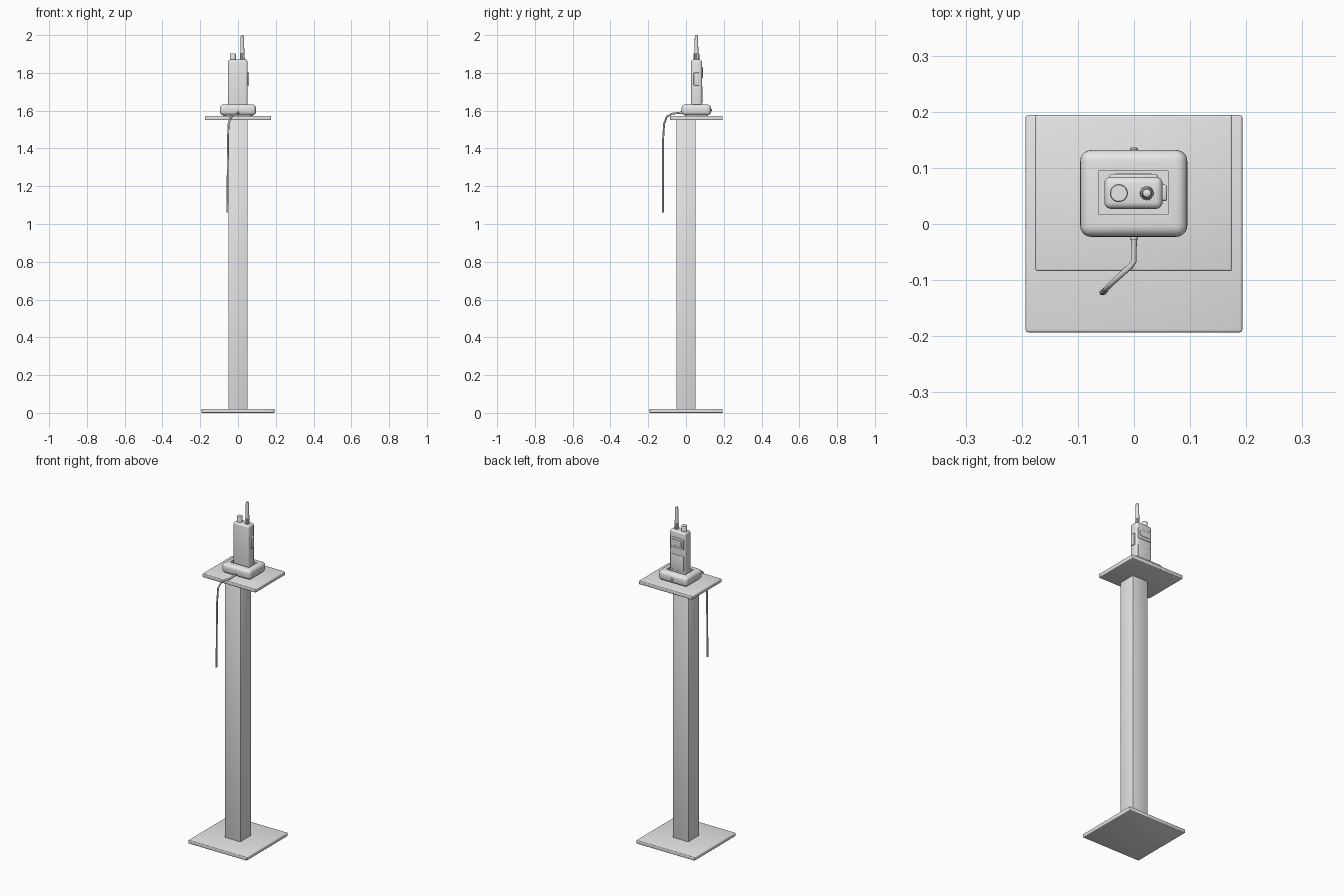
import bpy, bmesh, math
from mathutils import Vector, Matrix

cube = bpy.data.objects.get("Cube")
if cube:
    bpy.data.objects.remove(cube, do_unlink=True)

grey = bpy.data.materials.new("light_grey")
grey.use_nodes = True
grey.diffuse_color = (0.8, 0.8, 0.8, 1)
grey.node_tree.nodes["Principled BSDF"].inputs["Base Color"].default_value = (0.8, 0.8, 0.8, 1)


def finish(name, bm):
    """Turn a bmesh into a shaded object."""
    bmesh.ops.recalc_face_normals(bm, faces=bm.faces)
    for f in bm.faces:
        f.smooth = True
    mesh = bpy.data.meshes.new(name)
    bm.to_mesh(mesh)
    bm.free()
    mesh.set_sharp_from_angle(angle=math.radians(30))
    mesh.materials.append(grey)
    obj = bpy.data.objects.new(name, mesh)
    bpy.context.collection.objects.link(obj)
    return obj


def box_mesh(x, y, z, bevel, segments=3):
    """Rounded box from (min, max) ranges."""
    bm = bmesh.new()
    lo, hi = (Vector(c) for c in zip(x, y, z))
    size = hi - lo
    m = Matrix.Translation((lo + hi) / 2) @ Matrix.Diagonal((*size, 1))
    bmesh.ops.create_cube(bm, size=1, matrix=m)
    bmesh.ops.bevel(bm, geom=bm.edges[:], offset=bevel, segments=segments,
                    profile=0.5, affect='EDGES')
    return bm


def box(name, x, y, z, bevel=0.003, segments=3):
    return finish(name, box_mesh(x, y, z, bevel, segments))


def lathe(name, centre, profile, sides=24, ridges=0.0, axis='Z'):
    """Revolve (radius, height) points; ridges knurls every other side."""
    bm = bmesh.new()
    rings = []
    for r, h in profile:
        ring = []
        for i in range(sides):
            a = math.tau * i / sides
            rr = r * (1 - ridges * (i % 2))
            ring.append(bm.verts.new((rr * math.cos(a), rr * math.sin(a), h)))
        rings.append(ring)
    for a, b in zip(rings, rings[1:]):
        for i in range(sides):
            j = (i + 1) % sides
            bm.faces.new((a[i], a[j], b[j], b[i]))
    bm.faces.new(rings[0][::-1])
    bm.faces.new(rings[-1])
    if axis == 'Y':
        bm.transform(Matrix.Rotation(-math.pi / 2, 4, 'X'))
    bm.transform(Matrix.Translation(centre))
    return finish(name, bm)


# Stand
box("base_plate", (-0.193, 0.193), (-0.193, 0.194), (0, 0.021), 0.004)
box("post", (-0.051, 0.051), (-0.051, 0.051), (0.018, 1.551), 0.002, 2)
box("shelf", (-0.176, 0.175), (-0.084, 0.194), (1.55, 1.572), 0.004)

# Charging cradle with an open pocket in its top
bm = box_mesh((-0.096, 0.095), (-0.023, 0.132), (1.575, 1.633), 0.02, 5)
mid = Vector((-0.001, 0.0555))
top = max((f for f in bm.faces if f.normal.z > 0.99), key=lambda f: f.calc_area())
bmesh.ops.inset_region(bm, faces=[top], thickness=0.01)
for v in top.verts:
    v.co.x = mid.x + math.copysign(0.062, v.co.x - mid.x)
    v.co.y = mid.y + math.copysign(0.039, v.co.y - mid.y)
pocket = bmesh.ops.extrude_discrete_faces(bm, faces=[top])["faces"][0]
for v in pocket.verts:
    v.co.z -= 0.035
finish("charging_cradle", bm)
for side in (-1, 1):
    box("cradle_foot", (side * 0.07 - 0.01, side * 0.07 + 0.01),
        (0.0, 0.11), (1.570, 1.58), 0.002, 1)
lathe("cradle_lamp", (0, 0.128, 1.603),
      [(0.007, 0), (0.007, 0.006), (0.004, 0.009)], 16, axis='Y')

# Handset body and its panels
box("handset_body", (-0.053, 0.051), (0.027, 0.084), (1.598, 1.87), 0.012, 4)
box("screen_panel", (-0.044, 0.042), (0.078, 0.089), (1.77, 1.832), 0.004)
box("screen", (-0.034, 0.032), (0.082, 0.0905), (1.785, 1.822), 0.002, 1)
box("speaker_panel", (-0.044, 0.042), (0.078, 0.0865), (1.64, 1.73), 0.002)
box("talk_button", (0.046, 0.059), (0.041, 0.07), (1.733, 1.802), 0.004)

# Knob and antenna
lathe("volume_knob", (-0.027, 0.055, 1.866),
      [(0.016, 0), (0.016, 0.033), (0.0145, 0.036)], 32)
lathe("antenna_base", (0.023, 0.055, 1.866),
      [(0.013, 0), (0.0125, 0.035), (0.011, 0.04)], 32, 0.1)
lathe("antenna", (0.023, 0.055, 1.9),
      [(0.011, 0), (0.0095, 0.05), (0.0085, 0.092), (0.007, 0.098), (0.003, 0.1)])

# Power cable hanging over the shelf edge
path = [(0, -0.015, 1.59), (0, -0.066, 1.585), (-0.006, -0.075, 1.583),
        (-0.036, -0.102, 1.568), (-0.05, -0.116, 1.53), (-0.053, -0.121, 1.45),
        (-0.055, -0.122, 1.21), (-0.057, -0.122, 1.06)]
curve = bpy.data.curves.new("power_cable", 'CURVE')
curve.dimensions = '3D'
curve.bevel_depth = 0.005
curve.bevel_resolution = 2
curve.use_fill_caps = True
line = curve.splines.new('POLY')
line.points.add(len(path) - 1)
for p, co in zip(line.points, path):
    p.co = (*co, 1)
line.use_smooth = True
curve.materials.append(grey)
bpy.context.collection.objects.link(bpy.data.objects.new("power_cable", curve))
lathe("cable_socket", (0, -0.028, 1.59), [(0.007, 0), (0.008, 0.01)], 16, axis='Y')
